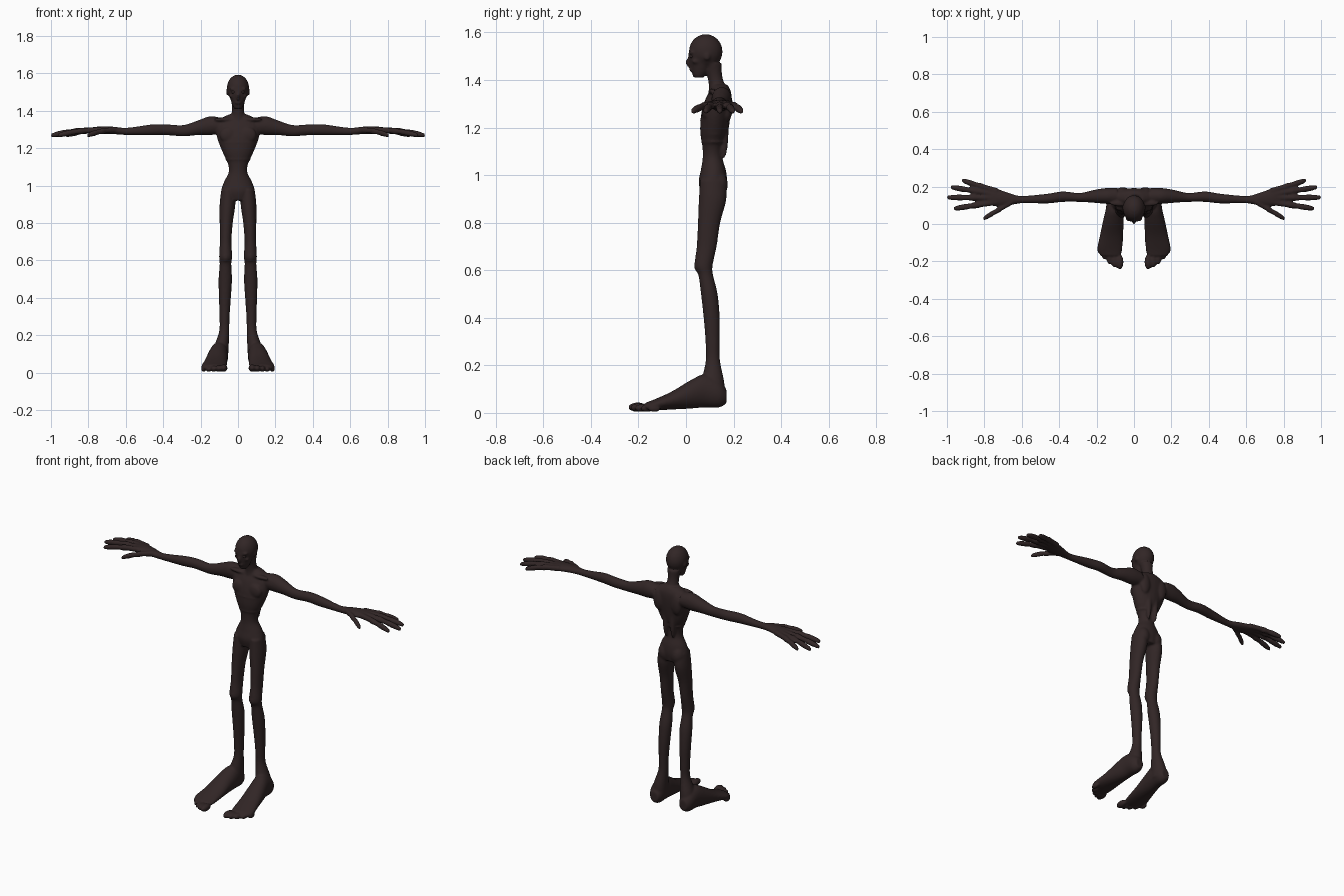
import bpy
import bmesh
import math
from mathutils import Matrix, Vector

cube = bpy.data.objects.get("Cube")
if cube:
    bpy.data.objects.remove(cube, do_unlink=True)

UNIT = 0.01      # all part sizes below are in hundredths
SIDES = 24
STEPS = 5


def make_material(name, colour):
    material = bpy.data.materials.new(name)
    material.use_nodes = True
    material.diffuse_color = colour
    material.node_tree.nodes["Principled BSDF"].inputs["Base Color"].default_value = colour
    return material


def smooth_rings(rings):
    """Catmull-Rom interpolation between the given cross-sections."""
    rings = [Vector(ring) for ring in rings]
    result = []
    last = len(rings) - 1
    for i in range(last):
        before, start = rings[max(i - 1, 0)], rings[i]
        end, after = rings[i + 1], rings[min(i + 2, last)]
        for step in range(STEPS):
            t = step / STEPS
            result.append(0.5 * (2 * start + (end - before) * t
                                 + (2 * before - 5 * start + 4 * end - after) * t ** 2
                                 + (3 * start - before - 3 * end + after) * t ** 3))
    return result + [rings[last]]


def loft(bm, axis, rings, side=1):
    """Closed tube along an axis; ring = (along, centre u, centre v, radius u, radius v)."""
    loops = []
    for along, u, v, radius_u, radius_v in smooth_rings(rings):
        loop = []
        for k in range(SIDES):
            angle = math.tau * k / SIDES
            a = u + radius_u * math.cos(angle)
            b = v + radius_v * math.sin(angle)
            point = {"x": (along, a, b), "y": (a, along, b), "z": (a, b, along)}[axis]
            loop.append(bm.verts.new((point[0] * side * UNIT, point[1] * UNIT, point[2] * UNIT)))
        loops.append(loop)
    for lower, upper in zip(loops, loops[1:]):
        for k in range(SIDES):
            n = (k + 1) % SIDES
            bm.faces.new((lower[k], lower[n], upper[n], upper[k]))
    bm.faces.new(loops[0][::-1])
    bm.faces.new(loops[-1])


def blob(bm, centre, radii, side=1):
    """Ellipsoid used for muscles, bones and toes."""
    place = Matrix.Translation(Vector((centre[0] * side, centre[1], centre[2])) * UNIT)
    scale = Matrix.Diagonal((*(Vector(radii) * UNIT), 1))
    bmesh.ops.create_uvsphere(bm, u_segments=SIDES, v_segments=SIDES // 2,
                              radius=1, matrix=place @ scale)


def finish(bm, name, material):
    bmesh.ops.recalc_face_normals(bm, faces=bm.faces[:])
    mesh = bpy.data.meshes.new(name)
    bm.to_mesh(mesh)
    bm.free()
    mesh.materials.append(material)
    mesh.shade_smooth()
    obj = bpy.data.objects.new(name, mesh)
    bpy.context.collection.objects.link(obj)
    return obj


skin = make_material("dark brown skin", (0.031, 0.019, 0.019, 1))
body = bmesh.new()

# Torso from hips to shoulders
loft(body, "z", [
    (92, 0, 11.5, 6, 5), (97, 0, 11.3, 8.8, 6), (102, 0, 11.5, 7.5, 5.3),
    (107, 0, 11.2, 5, 4.2), (112, 0, 11.2, 5.5, 4.3), (118, 0, 11.8, 8.3, 5.8),
    (125, 0, 12.5, 11, 6.2), (131, 0, 13.5, 12, 5.7), (135, 0, 14.3, 10.5, 4.6),
    (138, 0, 14, 5, 3.5)])

# Rib ridges
for i in range(4):
    blob(body, (0, 11.5 + 0.2 * i, 114 + 3 * i), (6.9 + 1.1 * i, 5.2 + 0.35 * i, 1.2))

# Neck, jaw and cranium
loft(body, "z", [(134, 0, 14, 4.2, 4.5), (138, 0, 13, 3.5, 3.4),
                 (142, 0, 12, 3.2, 3.2), (147, 0, 11, 4, 4)])
loft(body, "z", [(141, 0, 5.2, 2, 2), (143, 0, 5.8, 3, 3.3),
                 (147, 0, 6.5, 4.3, 5), (151, 0, 7.5, 5.5, 6.5), (153, 0, 8, 5, 6)])
blob(body, (0, 8.3, 152), (6, 7.1, 7.3))
blob(body, (0, 1.5, 147.5), (0.9, 1.7, 2.2))     # nose
blob(body, (0, 2.2, 144.3), (1.8, 0.9, 0.7))     # lips

for side in (-1, 1):
    # Brow, cheekbone, ear
    blob(body, (2.4, 2.4, 151.6), (2.2, 1.1, 0.7), side)
    blob(body, (3.4, 4, 147.8), (1.4, 1.5, 0.9), side)
    blob(body, (5.7, 8.8, 150), (0.7, 1.3, 1.9), side)

    # Collarbone, chest, shoulder blade, back muscle, buttock
    blob(body, (7, 11, 135.3), (6, 1.6, 1.1), side)
    blob(body, (5.2, 8.6, 127), (4.6, 2, 4.2), side)
    blob(body, (6, 17.3, 129), (3.5, 2.4, 6.5), side)
    blob(body, (2.4, 16, 121), (1.8, 2, 14), side)
    blob(body, (4.4, 13.6, 96), (4, 4, 5.5), side)

    # Arm and palm
    loft(body, "x", [
        (9, 15, 132, 4.3, 4.3), (15, 15, 132, 4.2, 5), (21, 14.8, 131, 3.5, 4),
        (29, 14.2, 129.4, 2.4, 3), (38, 14.6, 129.8, 2.8, 2.9), (46, 13.6, 129.8, 2.6, 2.9),
        (55, 13.2, 129.2, 2.1, 2.2), (61, 13, 129, 2, 1.9), (67, 13.3, 129.5, 3.4, 2),
        (74, 14.2, 129.6, 4.8, 2), (78, 14.6, 129.5, 4.2, 1.5)], side)

    # Four fingers and a thumb: base x, base y, tip x, tip y
    for x0, y0, x1, y1 in ((73, 17.5, 92, 23.3), (74, 15.9, 98, 19.7), (74, 14, 100, 14.2),
                           (73, 11.8, 96.5, 8.2), (65, 12, 80.5, 2.8)):
        finger = []
        for t, radius in ((0, 1.7), (0.35, 1.5), (0.45, 1.75), (0.6, 1.4),
                          (0.72, 1.6), (0.9, 1.4), (1, 0.9)):
            drop = 129.8 - 3 * t * t
            finger.append((x0 + (x1 - x0) * t, y0 + (y1 - y0) * t, drop, radius, radius))
        loft(body, "x", finger, side)

    # Leg
    loft(body, "z", [
        (98, 5.3, 11.2, 3.6, 5.3), (90, 5.6, 11.2, 4.2, 5.8), (80, 6.3, 9.7, 3.5, 4.7),
        (70, 6.6, 8.7, 3.1, 4.2), (62, 6.6, 7.4, 3.5, 3.8), (58, 6.7, 8.3, 3.1, 3.1),
        (50, 6.8, 9.8, 3.6, 3.5), (40, 7, 10.8, 3.2, 3.4), (30, 7.2, 11.2, 2.7, 3),
        (22, 7.4, 11.3, 2.7, 3), (13, 9, 11.3, 4, 4.8), (6, 9.5, 11.5, 4, 5)], side)
    blob(body, (6.6, 5.2, 62), (2.2, 1.8, 3), side)      # kneecap

    # Foot
    loft(body, "y", [
        (17, 9.8, 7, 2.5, 3), (14, 10, 8, 4.2, 5.7), (8, 10.2, 9.3, 4.9, 7),
        (2, 11, 7.8, 5.5, 6), (-6, 12, 5.2, 6.2, 3.8), (-13, 12.9, 3.4, 6.7, 2.4),
        (-17, 12.5, 2.6, 5.5, 1.7)], side)

    # Toes, shrinking from the big toe outward
    for i in range(5):
        size = 2 - 0.17 * i
        blob(body, (7.6 + 2.7 * i, -20.3 + 0.15 * i + 0.4 * i * i, size + 0.4),
             (size, 4 - 0.35 * i, size), side)

# Fuse the overlapping forms into one smooth skin
figure = finish(body, "body", skin)
remesh = figure.modifiers.new("fuse", "REMESH")
remesh.mode = "VOXEL"
remesh.voxel_size = 0.006
remesh.use_smooth_shade = True
soften = figure.modifiers.new("soften", "SMOOTH")
soften.factor = 0.5
soften.iterations = 4

# Eyes
for side, name in ((1, "left_eye"), (-1, "right_eye")):
    eye = bmesh.new()
    blob(eye, (2.3, 2.6, 150), (1.2, 1.1, 0.9), side)
    finish(eye, name, skin)
